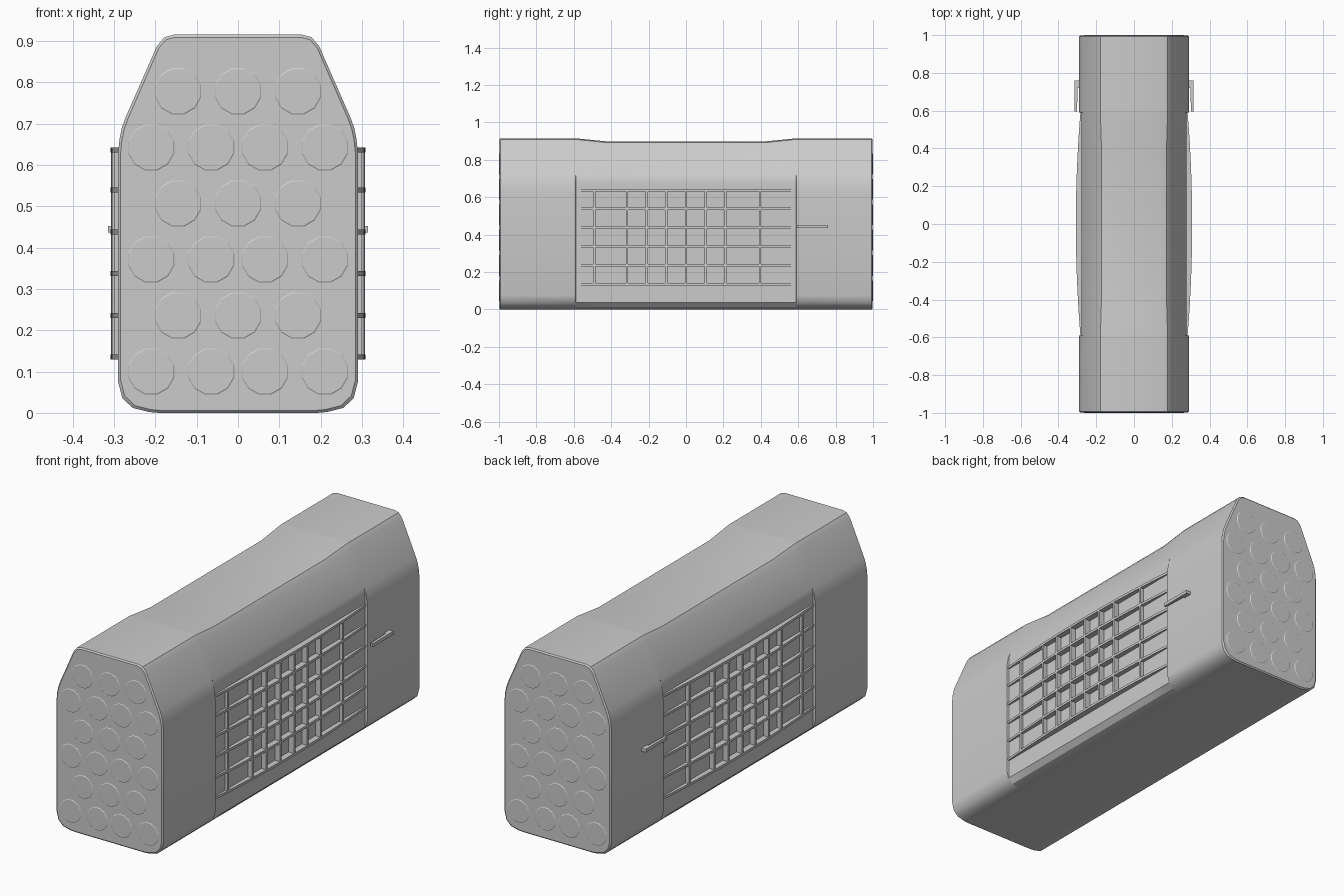
import bpy, bmesh, math

if "Cube" in bpy.data.objects:
    bpy.data.objects.remove(bpy.data.objects["Cube"])

def make_object(name, bm, smooth=False):
    bmesh.ops.recalc_face_normals(bm, faces=bm.faces)
    mesh = bpy.data.meshes.new(name)
    bm.to_mesh(mesh)
    bm.free()
    ob = bpy.data.objects.new(name, mesh)
    bpy.context.collection.objects.link(ob)
    if smooth:
        bpy.ops.object.select_all(action='DESELECT')
        bpy.context.view_layer.objects.active = ob
        ob.select_set(True)
        bpy.ops.object.shade_smooth_by_angle(angle=math.radians(32))
    return ob

def loft(bm, rings):
    loops = [[bm.verts.new(p) for p in r] for r in rings]
    n = len(loops[0])
    for a, b in zip(loops, loops[1:]):
        for i in range(n):
            j = (i + 1) % n
            bm.faces.new((a[i], a[j], b[j], b[i]))
    bm.faces.new(loops[0])
    bm.faces.new(loops[-1])

def box(bm, x0, x1, y0, y1, z0, z1):
    loft(bm, [[(x0, y, z0), (x1, y, z0), (x1, y, z1), (x0, y, z1)] for y in (y0, y1)])

# Pod body: half profile lofted along y, with top dip and recessed flanks
HALF = [(0.155, 0.915), (0.178, 0.909), (0.196, 0.888), (0.272, 0.715), (0.281, 0.69),
        (0.287, 0.66), (0.29, 0.63), (0.29, 0.075), (0.28, 0.036), (0.255, 0.012), (0.215, 0.002), (0.19, 0.0)]

def section(y, dip=0.0, limit=1.0, inset=0.0):
    pts = []
    for x, z in HALF:
        if z > 0.85:
            x, z = x - dip * 0.3, z - dip
        x = min(x, limit) * (1 - inset / 0.29)
        z = 0.45 + (z - 0.45) * (1 - inset / 0.45)
        pts.append((x, z))
    pts += [(-x, z) for x, z in reversed(pts)]
    return [(x, y, z) for x, z in pts]

bm = bmesh.new()
front = [section(-0.998, inset=0.006), section(-0.992), section(-0.59),
         section(-0.588, 0, 0.278), section(-0.43, 0.016, 0.278)]
back = [[(x, -y, z) for x, y, z in ring] for ring in reversed(front)]
loft(bm, front + back)
make_object("pod_body", bm, True)

# Twelve-sided tube caps on both ends
R = 0.058
bm = bmesh.new()
for row in range(6):
    z = 0.1 + row * 0.1356
    for x in ((-0.145, 0, 0.145) if row % 2 else (-0.21, -0.065, 0.065, 0.21)):
        for s in (-1, 1):
            rings = []
            for y, r in ((0.99, R), (0.998, R), (1.0, R - 0.003)):
                rings.append([(x + r * math.cos(math.radians(15 + 30 * k)), s * y,
                               z + r * math.sin(math.radians(15 + 30 * k))) for k in range(12)])
            loft(bm, rings)
make_object("tube_caps", bm)

# Bowed rib lattice and latch on each flank
def bow(y):
    return 0.308 - 0.024 * (y / 0.587) ** 2

W = 0.006
STEPS = [-0.587 + 1.174 * i / 14 for i in range(15)]
UPRIGHTS = (-0.49, -0.315, -0.21, -0.105, 0, 0.105, 0.21, 0.395)
for s, side in ((1, "right"), (-1, "left")):
    bm = bmesh.new()
    for z in (0.135, 0.236, 0.337, 0.438, 0.539, 0.636):
        loft(bm, [[(s * 0.27, y, z - W), (s * bow(y), y, z - W),
                   (s * bow(y), y, z + W), (s * 0.27, y, z + W)] for y in STEPS])
    for y in UPRIGHTS:
        box(bm, s * 0.27, s * (bow(y) - 0.001), y - W, y + W, 0.135, 0.636)
    make_object("rib_lattice_" + side, bm)

    bm = bmesh.new()
    plan = [(0.285, 0.76), (0.314, 0.76), (0.314, 0.595), (0.302, 0.595), (0.298, 0.72), (0.285, 0.72)]
    loft(bm, [[(s * x, y, z) for x, y in plan] for z in (0.436, 0.452)])
    make_object("latch_" + side, bm)
